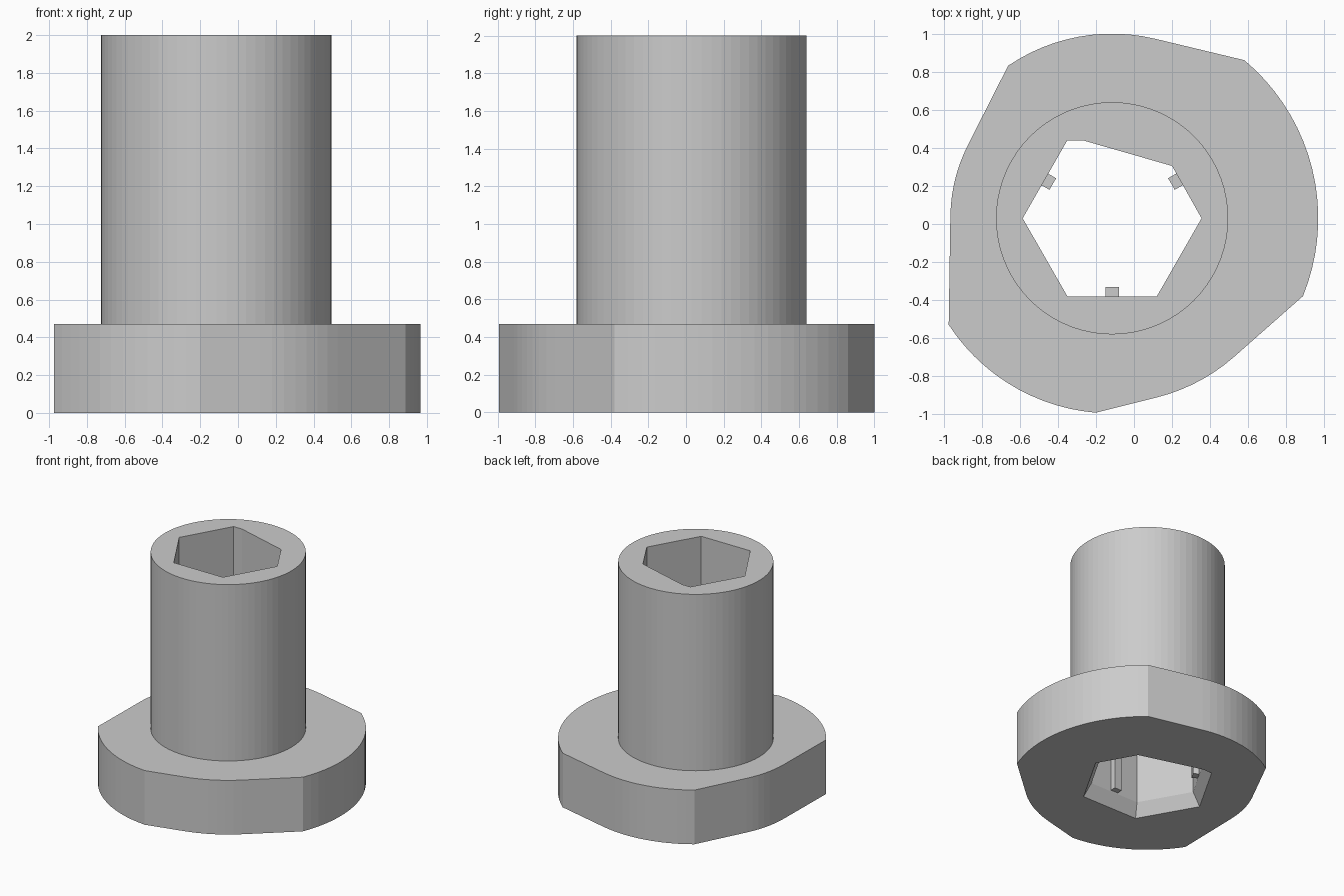
import bpy, bmesh, math
from mathutils import Matrix, Vector

if "Cube" in bpy.data.objects:
    bpy.data.objects.remove(bpy.data.objects["Cube"], do_unlink=True)

CX, CY = -0.115, 0.03          # shared axis of column and bore
FLANGE_H, TOP = 0.47, 2.0

grey = bpy.data.materials.new("plain grey")
grey.use_nodes = True
grey.diffuse_color = (0.6, 0.6, 0.6, 1)
grey.node_tree.nodes["Principled BSDF"].inputs["Base Color"].default_value = (0.6, 0.6, 0.6, 1)


def arc(radius, start, end, step=4):
    """Points on an arc about the shared axis, in degrees."""
    n = max(2, round((end - start) / step))
    angles = [math.radians(start + (end - start) * i / n) for i in range(n + 1)]
    return [(CX + radius * math.cos(a), CY + radius * math.sin(a)) for a in angles]


def loft(name, outline, levels):
    """Closed solid from one outline; levels are (height, scale about the axis)."""
    bm = bmesh.new()
    rings = [[bm.verts.new((CX + (x - CX) * s, CY + (y - CY) * s, z)) for x, y in outline]
             for z, s in levels]
    n = len(outline)
    for low, high in zip(rings, rings[1:]):
        for i in range(n):
            j = (i + 1) % n
            bm.faces.new((low[i], low[j], high[j], high[i]))
    bm.faces.new(rings[0][::-1])
    bm.faces.new(rings[-1])
    bmesh.ops.recalc_face_normals(bm, faces=bm.faces)
    mesh = bpy.data.meshes.new(name)
    bm.to_mesh(mesh)
    bm.free()
    mesh.materials.append(grey)
    obj = bpy.data.objects.new(name, mesh)
    bpy.context.collection.objects.link(obj)
    return obj


def combine(target, tool, operation):
    """Apply a boolean and discard the tool."""
    mod = target.modifiers.new(operation.lower(), "BOOLEAN")
    mod.operation, mod.object, mod.solver = operation, tool, "EXACT"
    bpy.context.view_layer.objects.active = target
    bpy.ops.object.modifier_apply(modifier=mod.name)
    bpy.data.objects.remove(tool, do_unlink=True)


# Cam-shaped flange: arcs joined by straight tangents
outline = (arc(1.083, -22.2, 50.1) + arc(0.97, 76.5, 124.3) + arc(0.85, 152.9, 179)
           + arc(1.025, 213.1, 265.2) + arc(0.97, 283.8, 311.4))
body = loft("flanged_sleeve", outline, [(0, 1), (FLANGE_H, 1)])

# Round column
column = loft("column", arc(0.61, 0, 360, 5)[:-1], [(0.2, 1), (TOP, 1)])
combine(body, column, "UNION")

# Hexagonal bore with one clipped corner and a flared mouth underneath
bore_outline = [(0.355, 0.03), (0.2, 0.305), (-0.27, 0.44), (-0.35, 0.44),
                (-0.585, 0.03), (-0.35, -0.38), (0.12, -0.38)]
bore = loft("bore", bore_outline, [(-0.11, 1.28), (0.11, 1), (TOP + 0.1, 1)])
combine(body, bore, "DIFFERENCE")

# Three grip ribs on alternate bore walls
for i, angle in enumerate((30, 150, 270)):
    bm = bmesh.new()
    bmesh.ops.create_cube(bm, size=1, matrix=Matrix.Diagonal((0.06, 0.07, 0.5, 1)))
    place = (Matrix.Translation(Vector((CX, CY, 0.37)))
             @ Matrix.Rotation(math.radians(angle), 4, "Z")
             @ Matrix.Translation(Vector((0.39, 0, 0))))
    bm.transform(place)
    mesh = bpy.data.meshes.new("grip_rib")
    bm.to_mesh(mesh)
    bm.free()
    mesh.materials.append(grey)
    bpy.context.collection.objects.link(bpy.data.objects.new(f"grip_rib_{i + 1}", mesh))
